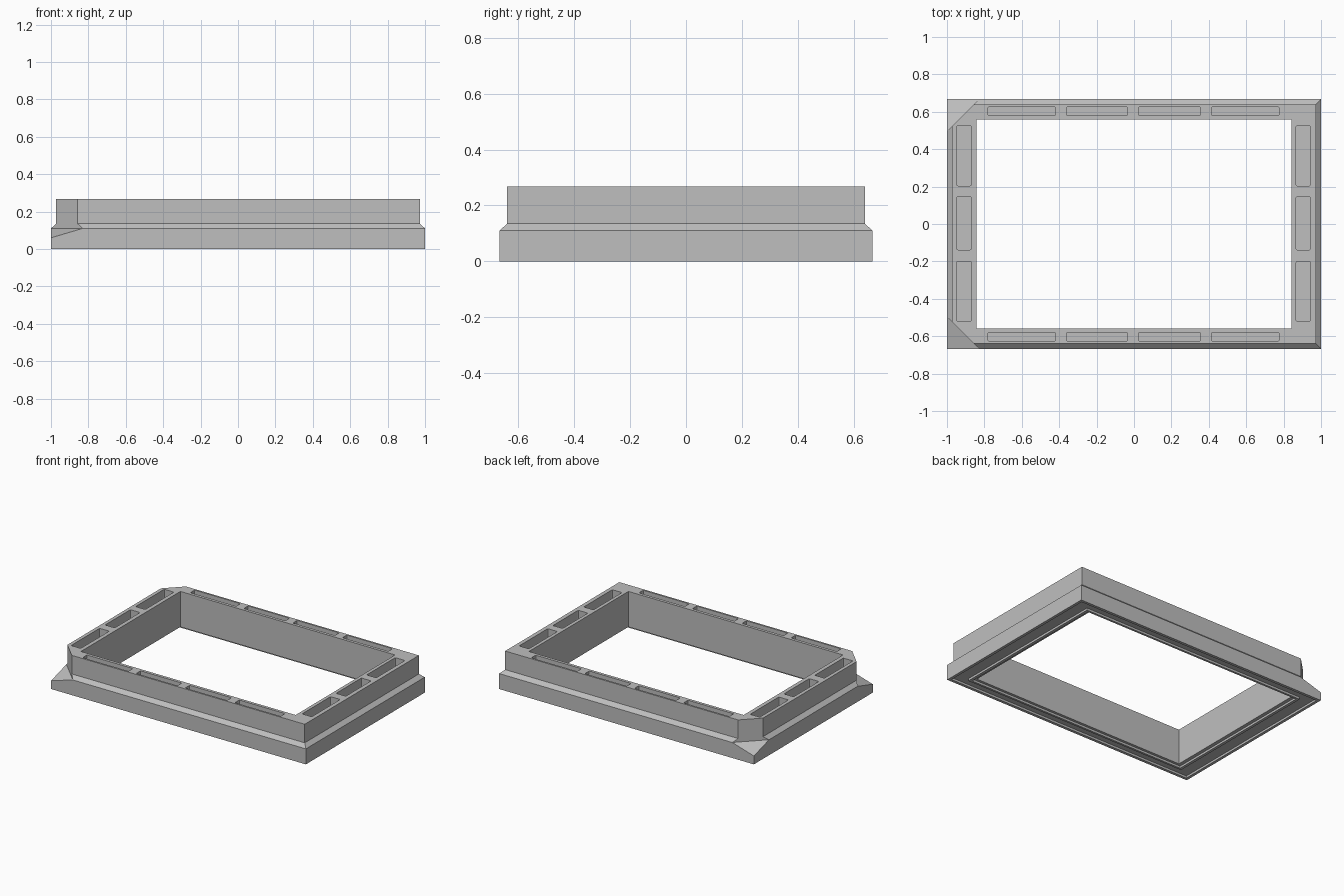
import bpy, bmesh
from mathutils import Vector

cube = bpy.data.objects.get("Cube")
if cube:
    bpy.data.objects.remove(cube, do_unlink=True)

grey = bpy.data.materials.new("mid grey")
grey.use_nodes = True
grey.diffuse_color = (0.52, 0.52, 0.52, 1)
grey.node_tree.nodes["Principled BSDF"].inputs["Base Color"].default_value = (0.52, 0.52, 0.52, 1)


def finish(bm, name):
    bmesh.ops.recalc_face_normals(bm, faces=bm.faces)
    mesh = bpy.data.meshes.new(name)
    bm.to_mesh(mesh)
    bm.free()
    mesh.materials.append(grey)
    obj = bpy.data.objects.new(name, mesh)
    bpy.context.collection.objects.link(obj)
    return obj


def rectangular_ring(name, section):
    """Sweep a closed section of (half x, half y, z) around the frame."""
    bm = bmesh.new()
    loops = [[bm.verts.new((sx * hx, sy * hy, z))
              for sx, sy in ((1, 1), (-1, 1), (-1, -1), (1, -1))]
             for hx, hy, z in section]
    for i, a in enumerate(loops):
        b = loops[(i + 1) % len(loops)]
        for k in range(4):
            n = (k + 1) % 4
            bm.faces.new((a[k], a[n], b[n], b[k]))
    return finish(bm, name)


def cut(target, cutter):
    cutter.hide_render = True
    mod = target.modifiers.new("cut", "BOOLEAN")
    mod.operation, mod.solver, mod.object = "DIFFERENCE", "EXACT", cutter
    bpy.context.view_layer.objects.active = target
    bpy.ops.object.modifier_apply(modifier=mod.name)
    bpy.data.objects.remove(cutter, do_unlink=True)


# Frame body: stepped outside, straight opening, grooved underside
HX, HY, TOP = 1.0, 0.667, 0.267
OX, OY = 0.843, 0.558
GROOVE = 0.015
frame = rectangular_ring("frame", [
    (HX, HY, 0), (HX, HY, 0.11), (0.972, 0.64, 0.135), (0.972, 0.64, TOP),
    (OX, OY, TOP), (OX, OY, GROOVE),
    (OX + 0.025, OY + 0.018, GROOVE), (OX + 0.025, OY + 0.018, 0),
    (OX + 0.045, OY + 0.033, 0), (OX + 0.045, OY + 0.033, GROOVE),
    (HX - 0.02, HY - 0.02, GROOVE), (HX - 0.02, HY - 0.02, 0)])

# Cut-off corners on one short end, with a sloping foot below each
for side in (-1, 1):
    bm = bmesh.new()
    for s, low in ((1.497, 0.11), (1.767, 0.03)):
        for t in (-0.2, 0.5):
            for z in (low, 0.4):
                bm.verts.new((-(s / 2 + t), side * (s / 2 - t), z))
    bmesh.ops.convex_hull(bm, input=bm.verts)
    cut(frame, finish(bm, "corner_cutter"))

# Rows of pockets in the top face
pockets = []
for y in (-0.603, 0.603):
    for x0, x1 in ((-0.78, -0.42), (-0.36, -0.035), (0.025, 0.355), (0.415, 0.775)):
        pockets.append((x0, x1, y - 0.024, y + 0.024))
for x in (-0.909, 0.905):
    for y0, y1 in ((-0.52, -0.2), (-0.138, 0.146), (0.204, 0.525)):
        pockets.append((x - 0.038, x + 0.038, y0, y1))

bm = bmesh.new()
floor, above = 0.135, TOP + 0.1
for x0, x1, y0, y1 in pockets:
    verts = bmesh.ops.create_cube(bm, size=1)["verts"]
    bmesh.ops.scale(bm, vec=(x1 - x0, y1 - y0, above - floor), verts=verts)
    bmesh.ops.translate(bm, vec=Vector(((x0 + x1) / 2, (y0 + y1) / 2, (floor + above) / 2)), verts=verts)
upright = [e for e in bm.edges if abs(e.verts[0].co.z - e.verts[1].co.z) > 0.1]
bmesh.ops.bevel(bm, geom=upright, offset=0.006, segments=2, profile=0.5, affect="EDGES")
cut(frame, finish(bm, "pocket_cutter"))
